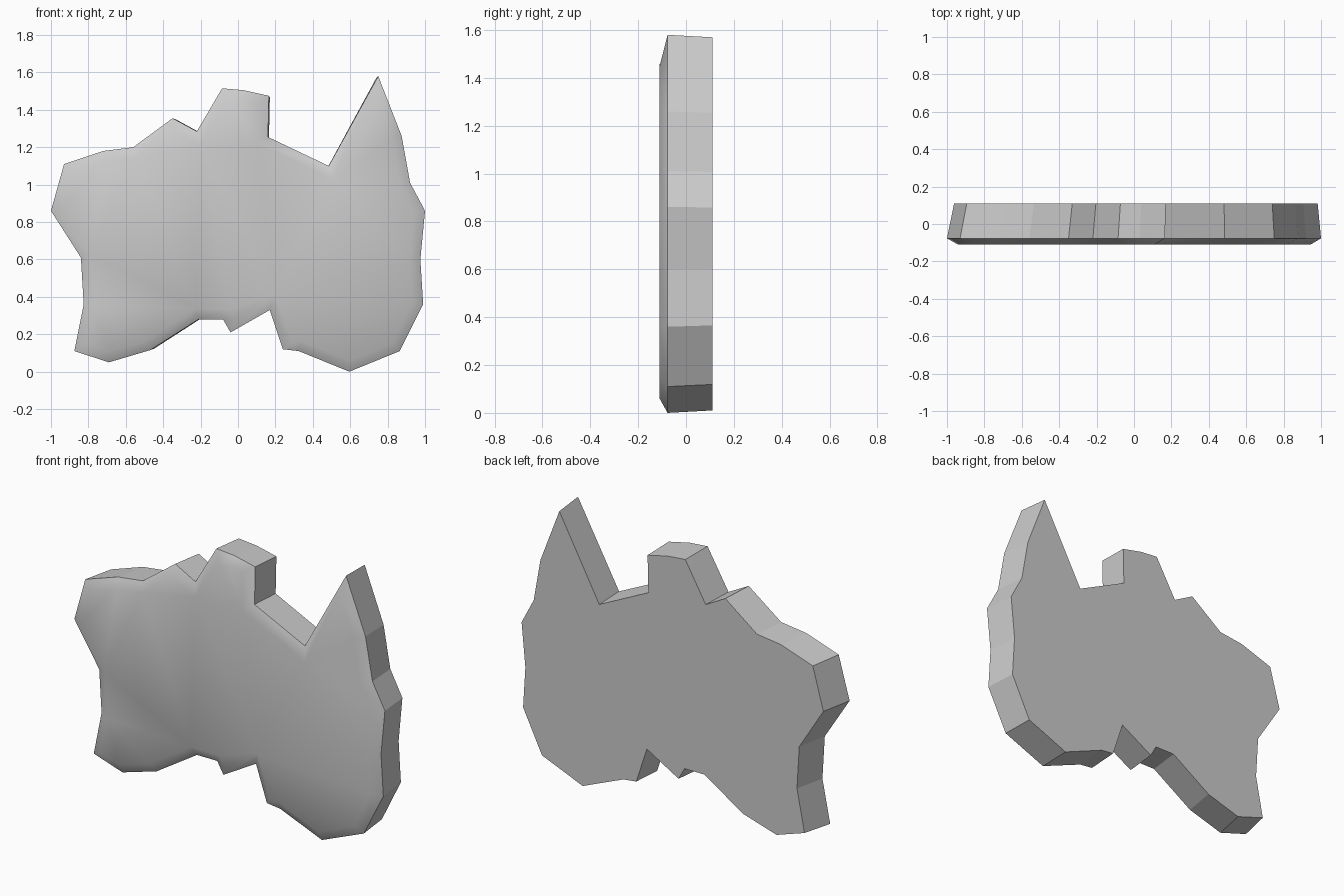
import bpy, bmesh

if "Cube" in bpy.data.objects:
    bpy.data.objects.remove(bpy.data.objects["Cube"])

# front rim outline of the slab (x, z), clockwise from the left tip
OUTLINE = [
    (-1, .86), (-.93, 1.11), (-.72, 1.18), (-.56, 1.20), (-.35, 1.355), (-.22, 1.285),
    (-.085, 1.515), (.03, 1.505), (.165, 1.475), (.16, 1.255), (.485, 1.10), (.75, 1.58),
    (.875, 1.26), (.92, 1.01), (1, .86), (.975, .60), (.99, .36), (.865, .11),
    (.595, 0), (.325, .11), (.24, .12), (.17, .33), (-.04, .21), (-.08, .28),
    (-.21, .28), (-.47, .115), (-.69, .05), (-.875, .11), (-.825, .36), (-.84, .61)]
RIM_Y, FRONT_Y, BACK_Y = -.077, -.11, .11

bm = bmesh.new()
rim = [bm.verts.new((x, RIM_Y, z)) for x, z in OUTLINE]
# the back outline is slightly smaller than the front rim
back = [bm.verts.new((.972 * x + .01, BACK_Y, .8 + (z - .8) * .987)) for x, z in OUTLINE]

# side walls, front and back
n = len(rim)
for i in range(n):
    j = (i + 1) % n
    bm.faces.new((rim[i], rim[j], back[j], back[i]))
front = bm.faces.new(rim[::-1])
bm.faces.new(back)
bmesh.ops.recalc_face_normals(bm, faces=bm.faces[:])

# rounded front: sloping border around a raised face, smooth shaded
border = bmesh.ops.inset_region(bm, faces=[front], thickness=.055,
                                use_even_offset=True, use_boundary=True)["faces"]
for v in front.verts:
    v.co.y = FRONT_Y
for f in border + [front]:
    f.smooth = True

bmesh.ops.triangulate(bm, faces=[f for f in bm.faces if len(f.verts) > 4])
mesh = bpy.data.meshes.new("jagged_slab")
bm.to_mesh(mesh)
bm.free()
slab = bpy.data.objects.new("jagged_slab", mesh)
bpy.context.collection.objects.link(slab)
